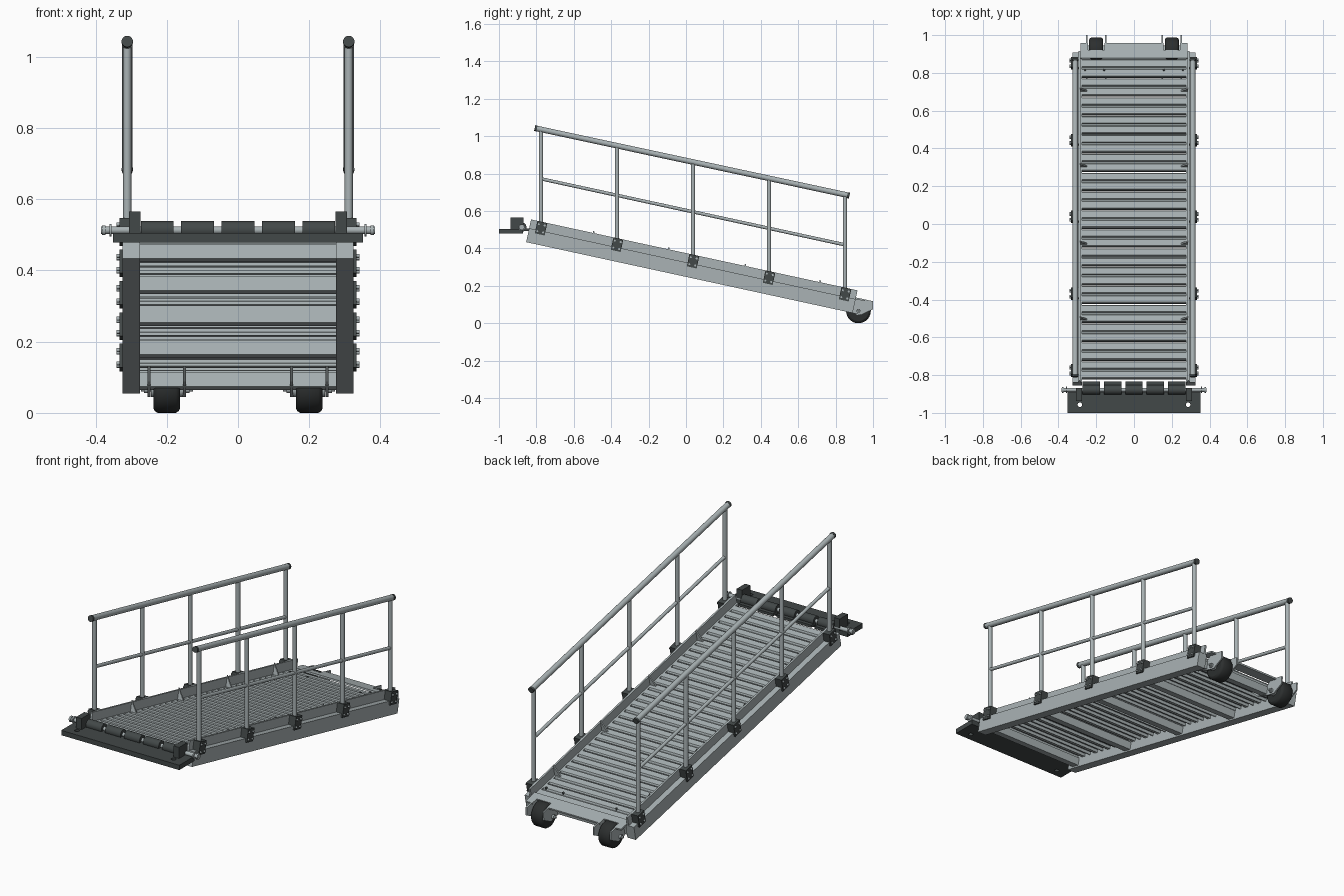
import bpy, bmesh, math
from mathutils import Matrix, Vector

if "Cube" in bpy.data.objects:
    bpy.data.objects.remove(bpy.data.objects["Cube"])

def material(name, c):
    m = bpy.data.materials.new(name)
    m.diffuse_color = (*c, 1)
    m.use_nodes = True
    m.node_tree.nodes["Principled BSDF"].inputs["Base Color"].default_value = m.diffuse_color
    return m

LIGHT = material("light_metal", (0.40, 0.45, 0.46))
DARK = material("dark_metal", (0.055, 0.065, 0.065))
RUBBER = material("rubber", (0.025, 0.028, 0.028))

I = Matrix()
TILT = math.radians(12.25)
# Ramp frame: local y runs down the slope, local z is normal to the deck
R = Matrix.Translation((0, 0.018, 0.244)) @ Matrix.Rotation(-TILT, 4, 'X')
SLOPE = math.tan(TILT)


class Part:
    """Collects simple solids into one mesh object."""
    def __init__(self, name, mat, frame=I):
        self.name, self.mat, self.frame, self.bm = name, mat, frame, bmesh.new()

    def prism(self, pts, vec):
        vec = Vector(vec)
        a = [self.bm.verts.new(p) for p in pts]
        b = [self.bm.verts.new(Vector(p) + vec) for p in pts]
        n = len(a)
        self.bm.faces.new(a)
        self.bm.faces.new(b[::-1])
        for i in range(n):
            self.bm.faces.new((a[i], b[i], b[(i + 1) % n], a[(i + 1) % n]))
        return self

    def box(self, x, y, z):
        (x0, x1), (y0, y1), (z0, z1) = x, y, z
        return self.prism([(x0, y0, z0), (x0, y1, z0), (x0, y1, z1), (x0, y0, z1)],
                          (x1 - x0, 0, 0))

    def lathe(self, a, b, profile, n=20):
        # profile: (fraction along a-b, radius), closed by end caps
        a, b = Vector(a), Vector(b)
        q = (b - a).to_track_quat('Z', 'Y')
        rings = []
        for t, r in profile:
            rings.append([self.bm.verts.new(a + (b - a) * t + q @ Vector(
                (r * math.cos(2 * math.pi * i / n), r * math.sin(2 * math.pi * i / n), 0)))
                for i in range(n)])
        self.bm.faces.new(rings[0])
        self.bm.faces.new(rings[-1])
        for p, o in zip(rings, rings[1:]):
            for i in range(n):
                j = (i + 1) % n
                self.bm.faces.new((p[i], p[j], o[j], o[i])).smooth = True
        return self

    def tube(self, a, b, r, n=20):
        return self.lathe(a, b, [(0, r), (1, r)], n)

    def done(self):
        bmesh.ops.recalc_face_normals(self.bm, faces=self.bm.faces)
        me = bpy.data.meshes.new(self.name)
        self.bm.to_mesh(me)
        self.bm.free()
        me.materials.append(self.mat)
        ob = bpy.data.objects.new(self.name, me)
        ob.matrix_world = self.frame
        bpy.context.collection.objects.link(ob)
        return ob


def span(s, a, b):
    return (s * a, s * b)

post_y = [-0.775 + 0.4063 * i for i in range(5)]
rail_z = lambda y: 1.043 - 0.2145 * (y + 0.807)
mid_z = lambda y: 0.772 - SLOPE * (y + 0.775)

for s, side in ((-1, "left"), (1, "right")):
    # Side beam with toe board and gussets
    Part(side + "_side_beam", LIGHT, R).box(span(s, 0.275, 0.325), (-0.893, 0.893), (0, 0.076)).done()
    toe = Part(side + "_toe_board", LIGHT, R)
    toe.box(span(s, 0.284, 0.294), (-0.893, 0.893), (0.076, 0.124))
    for y in (-0.5, -0.1, 0.31, 0.71):
        u = (y - 0.042) / 0.977
        toe.prism([(s * 0.286, u, 0.134), (s * 0.286, u, 0.076), (s * 0.25, u, 0.076)], (0, 0.008, 0))
    toe.done()

    # Railing
    x = s * 0.311
    rail = Part(side + "_handrail", LIGHT)
    rail.tube((x, -0.803, rail_z(-0.803)), (x, 0.868, rail_z(0.868)), 0.0148).done()
    cap = Part(side + "_handrail_caps", DARK)
    for y0, y1 in ((-0.809, -0.797), (0.862, 0.874)):
        cap.tube((x, y0, rail_z(y0)), (x, y1, rail_z(y1)), 0.016)
    cap.done()
    Part(side + "_mid_rail", LIGHT).tube((x, post_y[0], mid_z(post_y[0])),
                                         (x, post_y[-1], mid_z(post_y[-1])), 0.009, 16).done()
    posts = Part(side + "_railing_posts", LIGHT)
    clamps = Part(side + "_post_clamps", DARK, R)
    bolts = Part(side + "_clamp_bolts", LIGHT, R)
    for y in post_y:
        posts.tube((x, y, 0.300 - SLOPE * (y - 0.018)), (x, y, rail_z(y)), 0.0115, 16)
        u = (y - 0.037) / 0.977
        clamps.box(span(s, 0.294, 0.333), (u - 0.027, u + 0.027), (0.056, 0.124))
        for du in (-0.016, 0.016):
            for w in (0.07, 0.108):
                bolts.tube((s * 0.33, u + du, w), (s * 0.341, u + du, w), 0.006, 6)
    posts.done()
    clamps.done()
    bolts.done()

    # Wheel bracket plates, wheel, hub and axle
    c = s * 0.2
    br = Part(side + "_wheel_bracket", LIGHT, R)
    outline = [(0.75, 0.047), (0.80, 0.014), (0.90, 0), (0.94, 0), (0.995, 0.043),
               (0.987, 0.085), (0.90, 0.085), (0.87, 0.047)]
    for d in (-0.05, 0.05):
        br.prism([(c + d - 0.004, u, w) for u, w in outline], (0.008, 0, 0))
    br.done()
    wy, wz = 0.922, 0.066
    Part(side + "_wheel", RUBBER).lathe((c - 0.037, wy, wz), (c + 0.037, wy, wz),
        [(0, 0.054), (0.05, 0.061), (0.15, 0.066), (0.85, 0.066), (0.95, 0.061), (1, 0.054)], 36).done()
    ax = Part(side + "_wheel_axle", LIGHT)
    ax.tube((c - 0.073, wy, wz), (c + 0.073, wy, wz), 0.006, 12)
    ax.tube((c - 0.045, wy, wz), (c + 0.045, wy, wz), 0.022)
    for d in (-1, 1):
        ax.tube((c + d * 0.054, wy, wz), (c + d * 0.064, wy, wz), 0.012, 6)
    ax.done()

# Ribbed deck planks
deck = Part("deck_planks", LIGHT, R)
plank = [(0, 0.047), (0, 0.069), (0.005, 0.076), (0.038, 0.076), (0.043, 0.067), (0.051, 0.067),
         (0.056, 0.076), (0.089, 0.076), (0.094, 0.069), (0.094, 0.047), (0.088, 0.047),
         (0.088, 0.062), (0.05, 0.062), (0.05, 0.047), (0.044, 0.047), (0.044, 0.062),
         (0.006, 0.062), (0.006, 0.047)]
for i in range(17):
    u = -0.872 + 0.1022 * i
    deck.prism([(-0.284, u + a, w) for a, w in plank], (0.568, 0, 0))
deck.done()
dbolts = Part("deck_bolts", DARK, R)
for x in (-0.26, -0.158, 0.158, 0.26):
    dbolts.tube((x, 0.80, 0.07), (x, 0.80, 0.081), 0.006, 6)
dbolts.done()

# Cross members under the deck
cross = Part("cross_members", LIGHT, R)
for i in range(5):
    u = -0.855 + 0.423 * i
    cross.box((-0.276, 0.276), (u, u + 0.045), (0.008, 0.048))
cross.done()

# Lower end plate, notched around the wheels
end = Part("end_plate", LIGHT, R)
end.box((-0.284, 0.284), (0.862, 0.905), (0.076, 0.085))
for x in ((-0.284, -0.243), (-0.157, 0.157), (0.243, 0.284)):
    end.box(x, (0.905, 0.943), (0.076, 0.085))
end.done()

# Upper landing plate with mounting holes
plate = Part("landing_plate", DARK).box((-0.351, 0.351), (-1.0, -0.872), (0.479, 0.505)).done()
cutter = Part("hole_cutter", DARK)
for s in (-1, 1):
    cutter.tube((s * 0.287, -0.957, 0.4), (s * 0.287, -0.957, 0.6), 0.012)
cutter = cutter.done()
cutter.hide_render = True
cutter.hide_set(True)
mod = plate.modifiers.new("holes", 'BOOLEAN')
mod.operation, mod.object = 'DIFFERENCE', cutter

# Hinge lugs, barrels and pin
lugs = Part("hinge_lugs", DARK)
barrels = Part("hinge_barrels", DARK)
pin = Part("hinge_pin", LIGHT).tube((-0.385, -0.878, 0.513), (0.385, -0.878, 0.513), 0.0105)
for s in (-1, 1):
    lugs.box(span(s, 0.274, 0.306), (-0.938, -0.868), (0.50, 0.565))
    pin.tube((s * 0.355, -0.878, 0.513), (s * 0.361, -0.878, 0.513), 0.018)
    pin.tube((s * 0.372, -0.878, 0.513), (s * 0.382, -0.878, 0.513), 0.016, 6)
for i in range(5):
    x = 0.1135 * (i - 2)
    barrels.tube((x - 0.046, -0.878, 0.514), (x + 0.046, -0.878, 0.514), 0.025, 24)
    barrels.box((x - 0.046, x + 0.046), (-0.878, -0.835), (0.492, 0.506))
lugs.done()
barrels.done()
pin.done()
